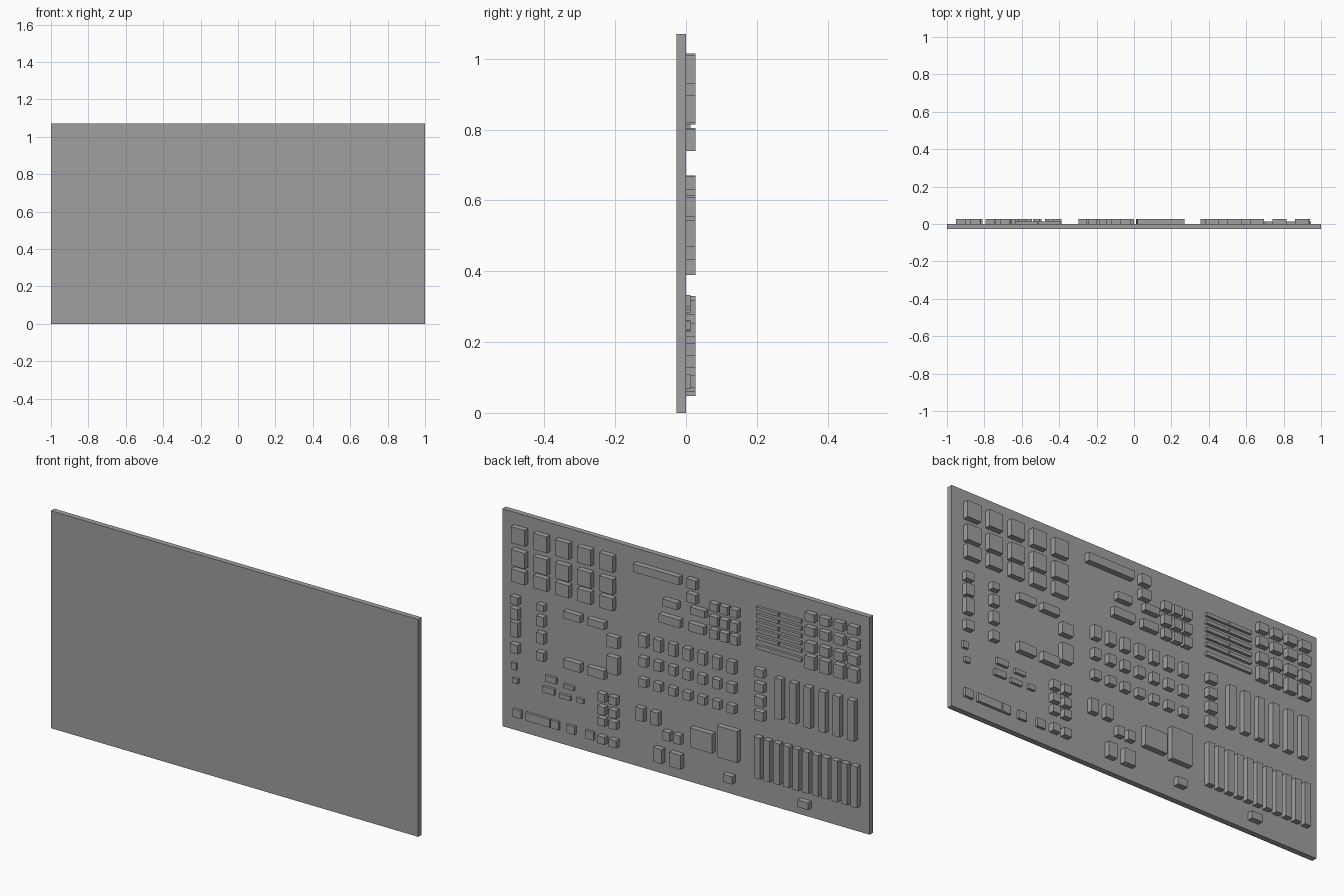
import bpy
import bmesh
from mathutils import Matrix, Vector

old_cube = bpy.data.objects.get("Cube")
if old_cube:
    bpy.data.objects.remove(old_cube, do_unlink=True)

# One plain grey covers the whole model
grey = bpy.data.materials.new("plain_grey")
grey.use_nodes = True
grey_value = (0.35, 0.35, 0.35, 1)
grey.diffuse_color = grey_value
grey.node_tree.nodes["Principled BSDF"].inputs["Base Color"].default_value = grey_value

TALL = 0.027
LOW = 0.013


def add_box(mesh, left, right, bottom, top, front, back):
    """Add one axis-aligned box to an open bmesh."""
    centre = Vector((left + right, front + back, bottom + top)) / 2
    size = Vector((left - right, back - front, top - bottom))
    placement = Matrix.Translation(centre) @ Matrix.Diagonal(size).to_4x4()
    bmesh.ops.create_cube(mesh, size=1, matrix=placement)


def finish(name, mesh):
    """Turn a bmesh into a named grey object."""
    data = bpy.data.meshes.new(name)
    mesh.to_mesh(data)
    mesh.free()
    data.materials.append(grey)
    bpy.context.collection.objects.link(bpy.data.objects.new(name, data))


def blocks(name, columns, width, rows, depth=TALL):
    """Put a block at every crossing of columns (left edges) and rows (bottom, top)."""
    mesh = bmesh.new()
    for left in columns:
        for bottom, top in rows:
            add_box(mesh, left, left - width, bottom, top, 0, depth)
    finish(name, mesh)


def steps(first, pitch, count):
    """Evenly spaced positions."""
    return [first + pitch * index for index in range(count)]


# Backing board
board = bmesh.new()
add_box(board, 1, -1, 0, 1.07, -TALL, 0)
finish("backing_board", board)

# Upper band: large squares, long bar and the pieces beside it
blocks("upper_large_squares", columns=steps(0.935, -0.12, 5), width=0.075,
       rows=[(0.93, 1.01), (0.82, 0.897), (0.74, 0.802)])
blocks("upper_long_bar", columns=[0.27], width=0.25, rows=[(0.965, 1.005)])
blocks("upper_bar_end_blocks", columns=[-0.02], width=0.052,
       rows=[(0.965, 1.01), (0.895, 0.94)])
blocks("upper_short_bars", columns=[0.11, -0.04], width=0.08, rows=[(0.84, 0.875)])
blocks("upper_wide_bar", columns=[0.13], width=0.115, rows=[(0.755, 0.795)])
blocks("upper_side_bar", columns=[-0.03], width=0.085, rows=[(0.755, 0.795)])
blocks("upper_small_cluster", columns=steps(-0.145, -0.055, 3), width=0.042,
       rows=[(0.885, 0.925), (0.815, 0.86), (0.75, 0.795)])

# Upper band: thin slats and the blocks at the far end
slat_rows = [(bottom, bottom + 0.017) for bottom in steps(0.803, 0.036, 5)]
blocks("thin_slats", columns=[-0.39, -0.515], width=0.12, rows=slat_rows, depth=LOW)
blocks("long_slat", columns=[-0.39], width=0.245, rows=[(0.757, 0.777)], depth=LOW)
blocks("upper_end_blocks", columns=steps(-0.665, -0.078, 4), width=0.052,
       rows=[(0.975, 1.015), (0.905, 0.947), (0.825, 0.87), (0.74, 0.805)])

# Middle band: two narrow columns
blocks("middle_outer_column", columns=[0.94], width=0.042,
       rows=[(0.63, 0.667), (0.555, 0.61), (0.47, 0.543), (0.39, 0.433)])
blocks("middle_inner_column", columns=[0.797], width=0.04,
       rows=[(0.635, 0.667), (0.56, 0.608), (0.475, 0.527), (0.39, 0.433)])

# Middle band: paired bars and the blocks next to them
pair_rows = [(0.635, 0.67), (0.39, 0.433)]
blocks("middle_paired_bars", columns=[0.65, 0.52], width=0.092, rows=pair_rows)
blocks("middle_square_blocks", columns=[0.415], width=0.06,
       rows=[(0.56, 0.615), (0.43, 0.515)])

# Middle band: regular field, stack and tall bars
blocks("middle_block_field", columns=steps(0.24, -0.08, 7), width=0.04,
       rows=[(0.605, 0.665), (0.51, 0.555), (0.41, 0.45)])
blocks("middle_block_stack", columns=[-0.388], width=0.05,
       rows=[(0.628, 0.667), (0.555, 0.597), (0.485, 0.53), (0.415, 0.46)])
blocks("middle_tall_bars", columns=steps(-0.502, -0.079, 6), width=0.037,
       rows=[(0.45, 0.65)])

# Lower band: row of tall bars and the large plates
blocks("lower_tall_bars", columns=steps(-0.388, -0.0527, 11), width=0.034,
       rows=[(0.127, 0.33)])
blocks("lower_wide_plate", columns=[-0.04], width=0.12, rows=[(0.185, 0.28)])
blocks("lower_tall_plate", columns=[-0.187], width=0.11, rows=[(0.175, 0.33)])
blocks("lower_far_block", columns=[-0.625], width=0.058, rows=[(0.047, 0.082)])
blocks("lower_near_block", columns=[-0.22], width=0.05, rows=[(0.062, 0.1)])

# Lower band: central upright blocks
blocks("lower_upright_pair", columns=[0.256, 0.176], width=0.042, rows=[(0.24, 0.305)])
blocks("lower_small_pair", columns=[0.11, 0.052], width=0.038, rows=[(0.18, 0.225)])
blocks("lower_narrow_block", columns=[0.16], width=0.046, rows=[(0.06, 0.13)])
blocks("lower_broad_block", columns=[0.073], width=0.062, rows=[(0.06, 0.13)])
blocks("lower_cluster", columns=[0.465, 0.403], width=0.04,
       rows=[(0.278, 0.318), (0.215, 0.254), (0.16, 0.197), (0.07, 0.107)])

# Lower band: shallow pieces along the bottom and just above
bottom_row = [(0.068, 0.108)]
blocks("shallow_bottom_blocks", columns=[0.935, 0.73, 0.642, 0.54], width=0.045,
       rows=bottom_row, depth=LOW)
blocks("shallow_bottom_bar", columns=[0.865], width=0.13, rows=bottom_row, depth=LOW)
blocks("shallow_edge_top", columns=[0.945], width=0.027, rows=[(0.3, 0.333)], depth=LOW)
blocks("shallow_edge_base", columns=[0.935], width=0.027, rows=[(0.235, 0.26)], depth=LOW)
blocks("shallow_top_left", columns=[0.76], width=0.06, rows=[(0.29, 0.32)], depth=LOW)
blocks("shallow_base_left", columns=[0.772], width=0.062, rows=[(0.232, 0.262)], depth=LOW)
blocks("shallow_top_right", columns=[0.66], width=0.056, rows=[(0.283, 0.303)], depth=LOW)
blocks("shallow_base_right", columns=[0.683], width=0.06, rows=[(0.228, 0.25)], depth=LOW)
blocks("shallow_end_chip", columns=[0.588], width=0.036, rows=[(0.232, 0.255)], depth=LOW)
